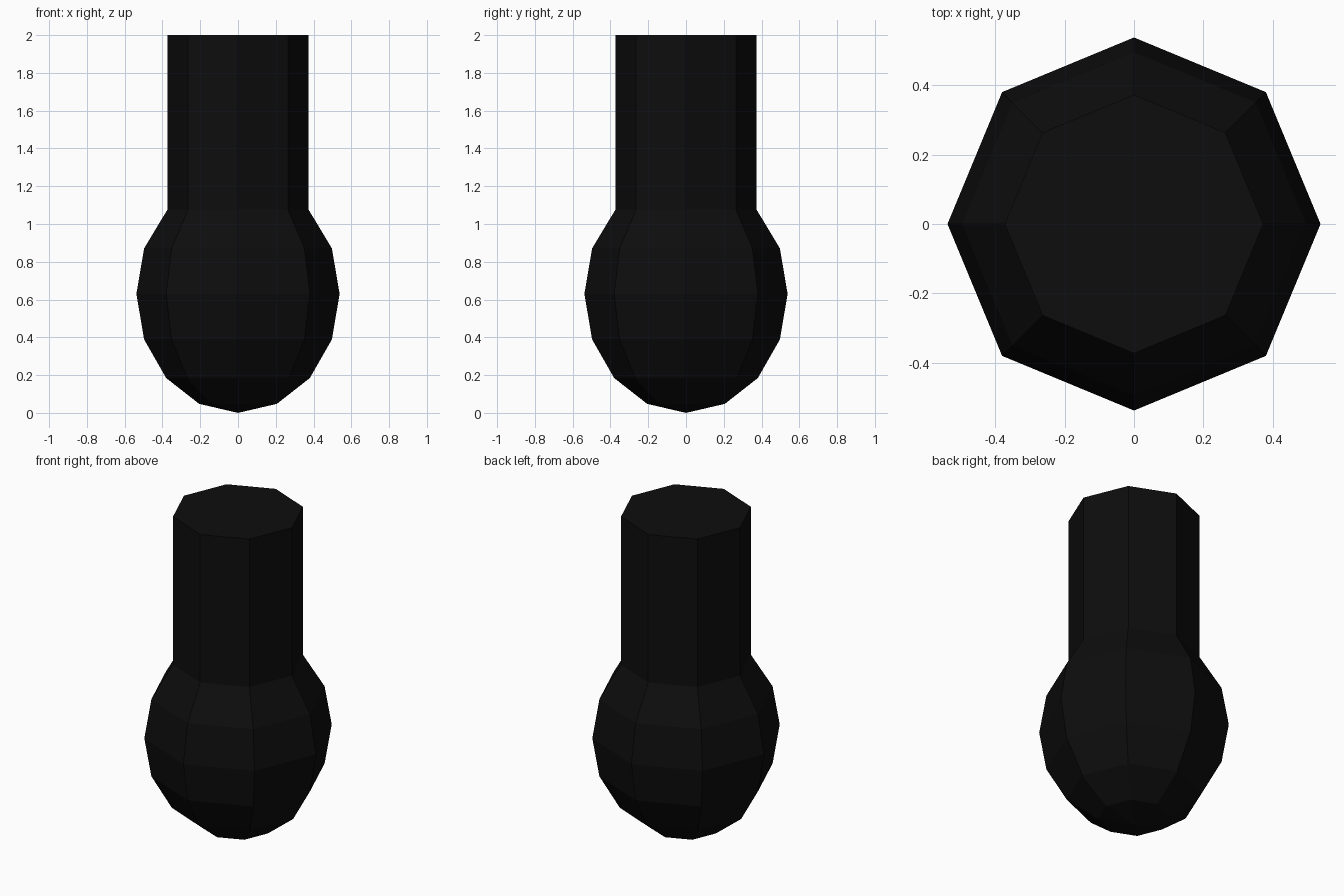
import bpy, bmesh, math

if "Cube" in bpy.data.objects:
    bpy.data.objects.remove(bpy.data.objects["Cube"])

SIDES = 8
R, H = 0.538, 0.63      # bulb half width and half height
NECK = 0.373

mat = bpy.data.materials.new("near_black")
mat.diffuse_color = (0.004, 0.004, 0.004, 1)
mat.use_nodes = True
mat.node_tree.nodes["Principled BSDF"].inputs["Base Color"].default_value = mat.diffuse_color

# Profile: lower bulb up to the shoulder, then straight neck
profile = [(R * math.sin(math.radians(a)), H - H * math.cos(math.radians(a)))
           for a in (22.5, 45, 67.5, 90, 112.5)]
profile += [(NECK, 1.077), (NECK, 2.0)]

# Revolve the profile into eight flat sides
bm = bmesh.new()
rings = [[bm.verts.new((r * math.cos(2 * math.pi * i / SIDES),
                        r * math.sin(2 * math.pi * i / SIDES), z))
          for i in range(SIDES)] for r, z in profile]
tip = bm.verts.new((0, 0, 0))
for i in range(SIDES):
    j = (i + 1) % SIDES
    bm.faces.new((tip, rings[0][j], rings[0][i]))
    for lo, hi in zip(rings, rings[1:]):
        bm.faces.new((lo[i], lo[j], hi[j], hi[i]))
bm.faces.new(rings[-1])  # flat top cap
bmesh.ops.recalc_face_normals(bm, faces=bm.faces)

mesh = bpy.data.meshes.new("bulb_with_neck")
bm.to_mesh(mesh)
bm.free()
mesh.materials.append(mat)
obj = bpy.data.objects.new("bulb_with_neck", mesh)
bpy.context.collection.objects.link(obj)
